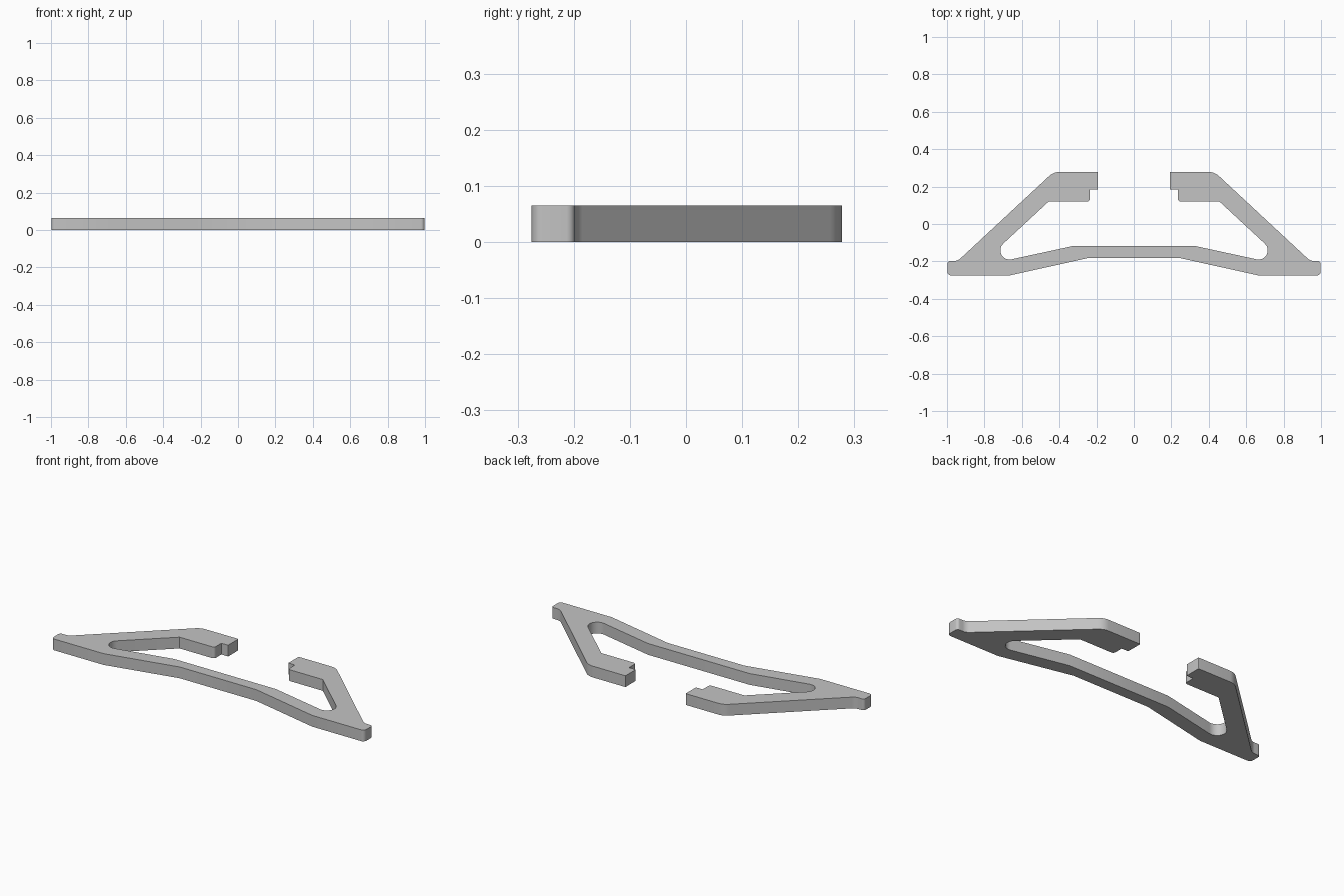
import bpy
import bmesh
from math import tan, sin, pi
from mathutils import Vector

THICKNESS = 0.065

cube = bpy.data.objects.get("Cube")
if cube:
    bpy.data.objects.remove(cube, do_unlink=True)


def fillet(prev, corner, following, radius, steps=8):
    """Replace a corner by an arc that touches both of its edges."""
    c = Vector(corner)
    a = (Vector(prev) - c).normalized()
    b = (Vector(following) - c).normalized()
    half = a.angle(b) / 2
    centre = c + (a + b).normalized() * radius / sin(half)
    start = c + a * radius / tan(half) - centre
    end = c + b * radius / tan(half) - centre
    sweep = pi - 2 * half
    return [centre + (start * sin(sweep * (1 - i / steps)) + end * sin(sweep * i / steps)) / sin(sweep)
            for i in range(steps + 1)]


# Right half of the outline: x, y, corner radius
half_profile = [
    (0.245, -0.182, 0), (0.666, -0.275, 0),                         # underside of the bar
    (0.998, -0.275, 0.02), (0.998, -0.198, 0.015),                  # foot
    (0.943, -0.198, 0.05), (0.431, 0.278, 0.08),                    # outer slope
    (0.192, 0.278, 0.004), (0.192, 0.184, 0.004),                   # hook tip
    (0.235, 0.184, 0), (0.235, 0.12, 0.015),                        # notch
    (0.457, 0.12, 0), (0.831, -0.227, 0.049),                       # inner slope and pocket
    (0.324, -0.117, 0),                                             # top of the bar
]

right = []
for i, (x, y, radius) in enumerate(half_profile):
    if radius:
        before = half_profile[i - 1][:2]
        after = half_profile[i + 1][:2]
        right += fillet(before, (x, y), after, radius)
    else:
        right.append(Vector((x, y)))

# Mirror the half, then extrude the closed outline
outline = right + [Vector((-p.x, p.y)) for p in reversed(right)]
bm = bmesh.new()
face = bm.faces.new([bm.verts.new((p.x, p.y, 0)) for p in outline])
top = bmesh.ops.extrude_face_region(bm, geom=[face])["geom"]
bmesh.ops.translate(bm, vec=(0, 0, THICKNESS),
                    verts=[v for v in top if isinstance(v, bmesh.types.BMVert)])
bmesh.ops.recalc_face_normals(bm, faces=bm.faces)
bmesh.ops.triangulate(bm, faces=[f for f in bm.faces if len(f.verts) > 4])
mesh = bpy.data.meshes.new("clip_bracket")
bm.to_mesh(mesh)
bm.free()

bracket = bpy.data.objects.new("clip_bracket", mesh)
bpy.context.collection.objects.link(bracket)

# Plain grey finish
grey = bpy.data.materials.new("plain_grey")
grey.use_nodes = True
colour = (0.55, 0.55, 0.55, 1)
grey.diffuse_color = colour
grey.node_tree.nodes["Principled BSDF"].inputs["Base Color"].default_value = colour
mesh.materials.append(grey)

bpy.ops.object.select_all(action="DESELECT")
bracket.select_set(True)
bpy.context.view_layer.objects.active = bracket
bpy.ops.object.shade_smooth_by_angle(angle=pi / 6)
